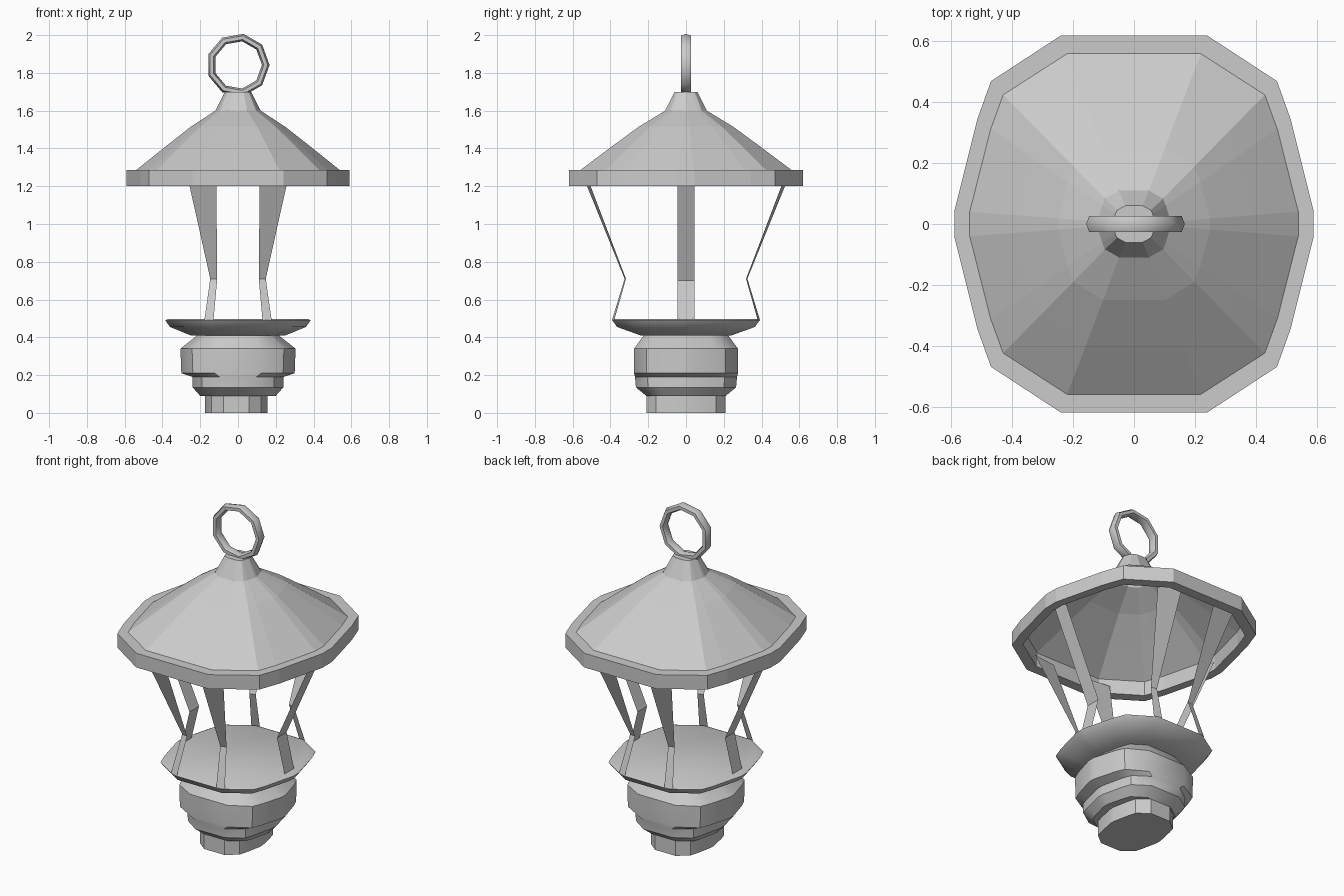
import bpy, bmesh, math

if "Cube" in bpy.data.objects:
    bpy.data.objects.remove(bpy.data.objects["Cube"])

# One quadrant of the lantern's stretched outline (x, y), mirrored to all four
QUAD = [(0.59, 0.045), (0.515, 0.345), (0.47, 0.47), (0.24, 0.62)]
OUTLINE = (QUAD + [(-x, y) for x, y in reversed(QUAD)]
           + [(-x, -y) for x, y in QUAD] + [(x, -y) for x, y in reversed(QUAD)])


def finish(name, bm):
    mesh = bpy.data.meshes.new(name)
    bm.to_mesh(mesh)
    bm.free()
    ob = bpy.data.objects.new(name, mesh)
    bpy.context.collection.objects.link(ob)
    return ob


def smooth(ob, angle):
    bpy.ops.object.select_all(action='DESELECT')
    ob.select_set(True)
    bpy.context.view_layer.objects.active = ob
    bpy.ops.object.shade_smooth_by_angle(angle=math.radians(angle))


def loft(name, profile, cap_start=True, cap_end=True, dx=0.0):
    """Stack the outline at (half width x, half depth y, z) levels."""
    bm = bmesh.new()
    rings = [[bm.verts.new((x * hx / 0.59 + dx, y * hy / 0.62, z)) for x, y in OUTLINE]
             for hx, hy, z in profile]
    n = len(OUTLINE)
    for a, b in zip(rings, rings[1:]):
        for i in range(n):
            j = (i + 1) % n
            bm.faces.new((a[i], a[j], b[j], b[i]))
    if cap_start:
        bm.faces.new(rings[0][::-1])
    if cap_end:
        bm.faces.new(rings[-1])
    bmesh.ops.recalc_face_normals(bm, faces=bm.faces)
    return finish(name, bm)


def strip(name, rows):
    """Thin flat strut from pairs of edge points."""
    bm = bmesh.new()
    vs = [[bm.verts.new(p) for p in row] for row in rows]
    for a, b in zip(vs, vs[1:]):
        bm.faces.new((a[0], a[1], b[1], b[0]))
    return finish(name, bm)


# Foot, bulging base and tray
foot = loft("foot", [(0.165, 0.21, 0), (0.165, 0.21, 0.10)], dx=-0.01)
base = loft("base", [(0.20, 0.21, 0.09), (0.24, 0.265, 0.135), (0.24, 0.27, 0.19),
                     (0.30, 0.275, 0.21), (0.305, 0.275, 0.34), (0.21, 0.22, 0.415)])
tray = loft("tray", [(0.25, 0.24, 0.41), (0.36, 0.365, 0.455),
                     (0.385, 0.39, 0.49), (0.37, 0.375, 0.497)])
for ob in (foot, base, tray):
    smooth(ob, 35)

# Hollow roof with a thick rim
loft("roof", [(0.07, 0.06, 1.70), (0.12, 0.11, 1.60), (0.25, 0.25, 1.515),
              (0.39, 0.40, 1.405), (0.54, 0.56, 1.285), (0.59, 0.62, 1.285),
              (0.59, 0.62, 1.20), (0.54, 0.56, 1.20), (0.535, 0.555, 1.283)],
     cap_end=False)

# Struts: one on each side, two at the front and two at the back
for sx, side in ((-1, "left"), (1, "right")):
    strip(f"{side}_strut", [[(sx * x, y, z) for y in (-0.045, 0.045)]
                            for x, z in ((0.34, 0.495), (0.29, 0.70), (0.53, 1.24))])
    for sy, end in ((-1, "front"), (1, "back")):
        rows = [((0.13, 0.392, 0.49), (0.178, 0.380, 0.49)),
                ((0.11, 0.325, 0.71), (0.147, 0.318, 0.71)),
                ((0.115, 0.54, 1.24), (0.265, 0.52, 1.24))]
        strip(f"{end}_{side}_strut",
              [[(sx * x, sy * y, z) for x, y, z in row] for row in rows])

# Hanging ring
bpy.ops.mesh.primitive_torus_add(major_segments=9, minor_segments=6, major_radius=0.147,
                                 minor_radius=0.02, location=(0, 0, 1.842),
                                 rotation=(math.pi / 2, 0, 0))
ring = bpy.context.object
ring.name = "hanging_ring"
ring.scale.z = 1.5
smooth(ring, 60)
